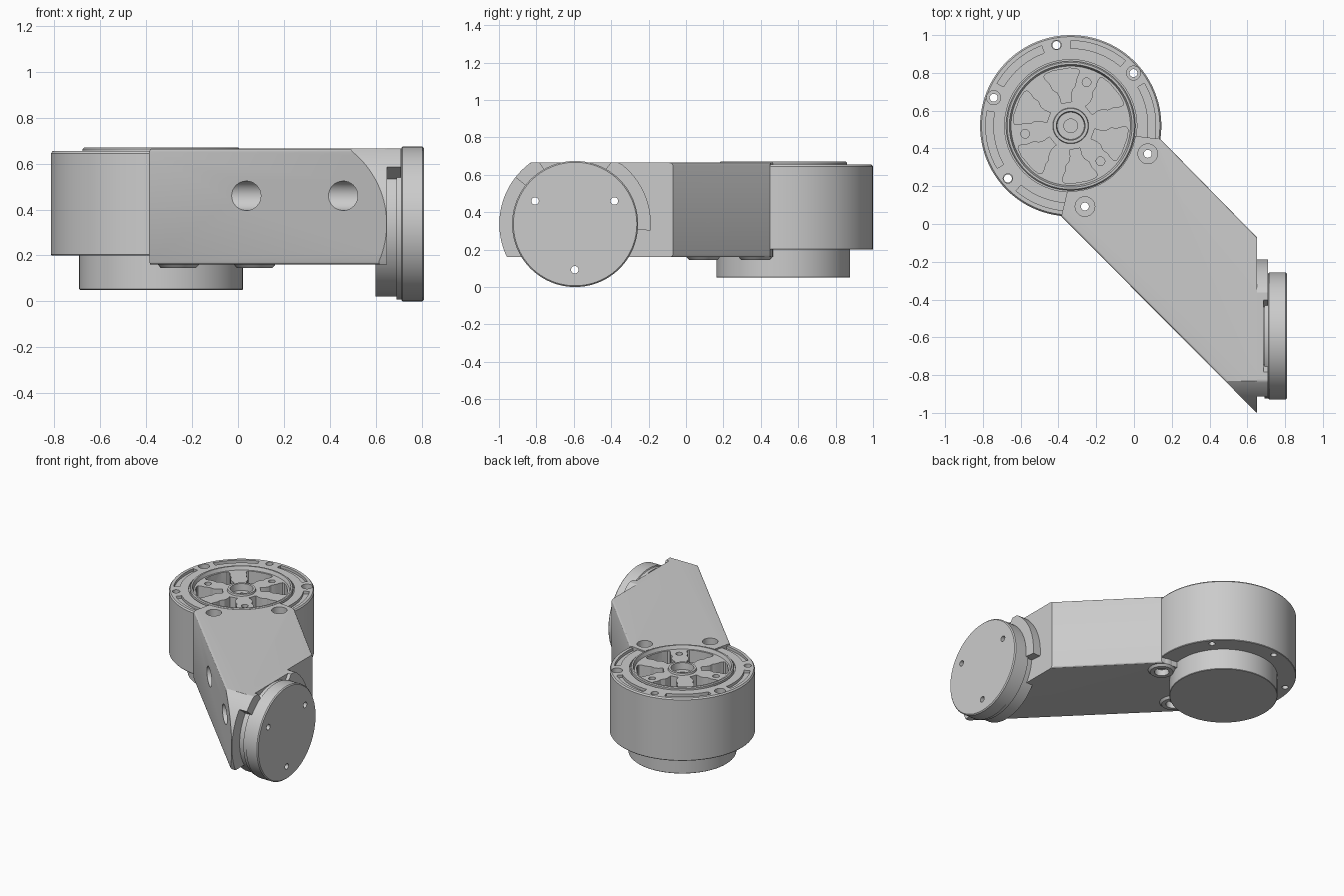
import bpy, bmesh
from math import sin, cos, radians, pi
from mathutils import Vector, Matrix

if "Cube" in bpy.data.objects:
    bpy.data.objects.remove(bpy.data.objects["Cube"])

CX, CY = -0.335, 0.52          # axis of the large joint (vertical)
EY, EZ = -0.593, 0.337         # axis of the end joint (along x)


def finish(bm, name):
    bmesh.ops.recalc_face_normals(bm, faces=bm.faces)
    me = bpy.data.meshes.new(name)
    bm.to_mesh(me)
    bm.free()
    ob = bpy.data.objects.new(name, me)
    bpy.context.collection.objects.link(ob)
    return ob


def add_prism(bm, pts, lo, hi, axis='z'):
    at = (lambda p, h: (p[0], p[1], h)) if axis == 'z' else (lambda p, h: (h, p[0], p[1]))
    a = [bm.verts.new(at(p, lo)) for p in pts]
    b = [bm.verts.new(at(p, hi)) for p in pts]
    n = len(pts)
    bm.faces.new(a)
    bm.faces.new(b)
    for i in range(n):
        bm.faces.new((a[i], a[(i + 1) % n], b[(i + 1) % n], b[i]))


def prisms(name, items):
    bm = bmesh.new()
    for it in items:
        add_prism(bm, *it)
    return finish(bm, name)


def circle(x, y, r, n=32):
    return [(x + r * cos(2 * pi * i / n), y + r * sin(2 * pi * i / n)) for i in range(n)]


def polar(r, deg, x=CX, y=CY):
    return (x + r * cos(radians(deg)), y + r * sin(radians(deg)))


def sector(r0, r1, a0, a1, x=CX, y=CY, n=20):
    t = [a0 + (a1 - a0) * i / n for i in range(n + 1)]
    return [polar(r1, a, x, y) for a in t] + [polar(r0, a, x, y) for a in reversed(t)]


def lathe(name, profile, matrix, steps=96):
    bm = bmesh.new()
    vs = [bm.verts.new((r, 0, h)) for r, h in profile]
    es = [bm.edges.new(p) for p in zip(vs, vs[1:])]
    bmesh.ops.spin(bm, geom=vs + es, cent=(0, 0, 0), axis=(0, 0, 1), angle=2 * pi, steps=steps)
    bmesh.ops.remove_doubles(bm, verts=bm.verts, dist=1e-5)
    bm.transform(matrix)
    return finish(bm, name)


def boolean(ob, cutter, op='DIFFERENCE'):
    m = ob.modifiers.new("cut", 'BOOLEAN')
    m.operation, m.solver, m.object = op, 'EXACT', cutter
    bpy.context.view_layer.objects.active = ob
    bpy.ops.object.modifier_apply(modifier=m.name)


# Round joint housing with the narrower output drum below and hub on top
housing = lathe("joint_housing", [
    (0, .05), (.354, .05), (.357, .053), (.357, .2), (.477, .2), (.48, .204),
    (.48, .645), (.472, .655), (.35, .655), (.35, .645), (.342, .645), (.342, .664),
    (.336, .67), (.325, .67), (.316, .645), (.095, .645), (.092, .658), (.076, .658),
    (.072, .61), (.036, .61), (.036, .56), (0, .56)], Matrix.Translation((CX, CY, 0)))

# Arm: angled block hugging the housing, with softened long edges
outline = [(-.385, .04), (.65, -1.0), (.65, -.07), (.14, .45)]
outline += [polar(.346, a) for a in range(-9, -97, -4)]
bm = bmesh.new()
add_prism(bm, outline, .16, .665)
soft = []
for e in bm.edges:
    d = e.verts[1].co - e.verts[0].co
    if abs(d.z) < .01 and d.length > .5 and abs(d.x) > .3 and abs(d.y) > .3 and d.x * d.y < 0:
        soft.append(e)
bmesh.ops.bevel(bm, geom=soft, offset=.014, segments=3, profile=.5, affect='EDGES')
arm = finish(bm, "arm_block")

# Rounded arm tip
tip = [(EY + .405 * cos(radians(a)), EZ + .405 * sin(radians(a))) for a in range(90, 271, 3)]
tip += [(1.2, EZ - .405), (1.2, EZ + .405)]
tip_shape = prisms("tip_shape", [(tip, -1, 1, 'x')])
boolean(arm, tip_shape, 'INTERSECT')

# End joint: motor body and output disc facing +x
end = lathe("end_disc", [
    (0, .60), (.317, .60), (.317, .69), (.33, .69), (.33, .712), (.337, .716),
    (.337, .803), (.33, .81), (0, .81)],
    Matrix.Translation((0, EY, EZ)) @ Matrix.Rotation(pi / 2, 4, 'Y'))

# Raised arc flanges around the end joint, trimmed flush with the arm top
for name, a0, a1, x1 in (("flange_outer", -5, 62, .71), ("flange_middle", 62, 118, .685),
                         ("flange_tip", 118, 142, .71)):
    pts = [(y, min(z, .665)) for y, z in sector(.28, .405, a0, a1, EY, EZ)]
    prisms(name, [(pts, .64, x1, 'x')])

# Bosses under the arm around the two clamp screws
bolts = [40 + 60 * i for i in range(6)]
bosses = []
for i, a in enumerate((280, 340)):
    x, y = polar(.434, a)
    b = lathe("screw_boss_%d" % (i + 1), [(0, .2), (.09, .2), (.09, .16), (.076, .145), (0, .145)],
              Matrix.Translation((x, y, 0)), 40)
    bosses.append(b)

# Cutters: flower pockets, arc slots and hub holes
petal = [(.125, .028), (.16, .03), (.185, .04), (.205, .062), (.235, .07), (.26, .088),
         (.28, .095), (.292, .085), (.302, .045)]
petal += [(u, -v) for u, v in reversed(petal)]
pockets = []
for a in bolts:
    c, s = cos(radians(a)), sin(radians(a))
    pockets.append(([(CX + u * c - v * s, CY + u * s + v * c) for u, v in petal], .53, .8))
for a in (10, 70, 130, 190, 250):
    pockets.append((sector(.41, .45, a - 20, a + 20), .635, .8))
for a in (70, 190, 310):
    pockets.append((circle(*polar(.245, a), .023), .58, .8))
pocket_cut = prisms("pocket_cut", pockets)
screw_cut = prisms("screw_cut", [(circle(*polar(.434, a), .021), 0, .8) for a in bolts])
sizes = {40: .037, 100: .025, 160: .037, 220: .025, 280: .052, 340: .052}
sink_cut = prisms("sink_cut", [(circle(*polar(.434, a), r), .61, .8) for a, r in sizes.items()])
under_cut = prisms("under_cut", [(circle(*polar(.434, a), .048), 0, .19) for a in (280, 340)])

# Cutters: long screw bores through the arm and thin holes through the end disc
bore_cut = prisms("bore_cut", [(circle(y, .46, .064), -.1, .6, 'x') for y in (-.383, -.807)])
thin_cut = prisms("thin_cut", [(circle(y, z, .02, 20), .5, .9, 'x')
                               for y, z in ((-.383, .46), (-.807, .46), (-.595, .092))])

for c in (pocket_cut, screw_cut, sink_cut):
    boolean(housing, c)
for c in (bore_cut, thin_cut, screw_cut, sink_cut, under_cut):
    boolean(arm, c)
for b in bosses:
    boolean(b, under_cut)
    boolean(b, screw_cut)
boolean(end, bore_cut)
boolean(end, thin_cut)

for c in (tip_shape, pocket_cut, screw_cut, sink_cut, under_cut, bore_cut, thin_cut):
    bpy.data.objects.remove(c)

# Smooth curved walls, keep edges crisp
bpy.ops.object.select_all(action='DESELECT')
for ob in bpy.context.collection.objects:
    ob.select_set(True)
    bpy.context.view_layer.objects.active = ob
bpy.ops.object.shade_smooth_by_angle(angle=radians(25))
